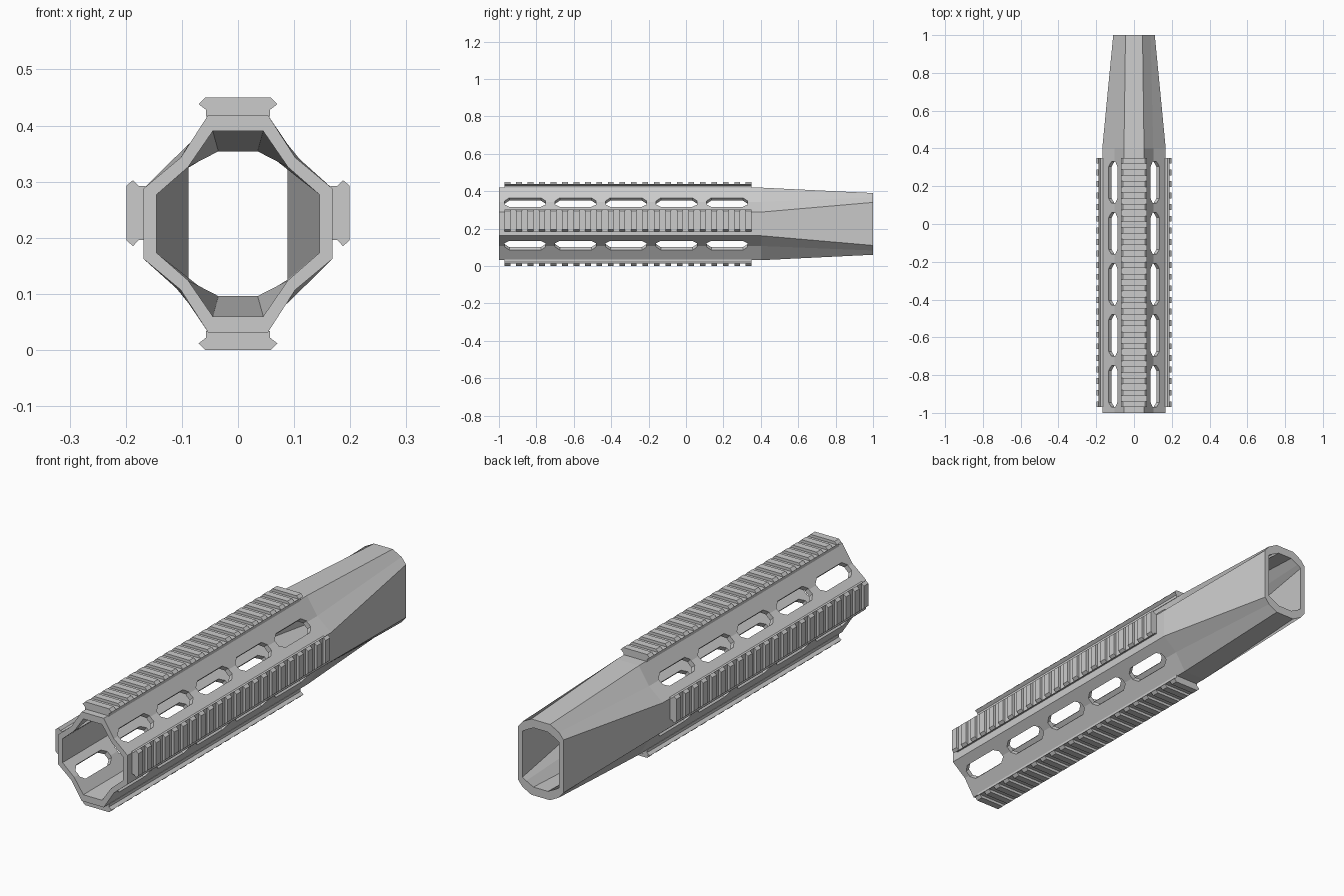
import bpy, bmesh, math
from mathutils import Vector

if "Cube" in bpy.data.objects:
    bpy.data.objects.remove(bpy.data.objects["Cube"])

ZC = 0.225  # height of the bore axis


def make_object(name, bm):
    bmesh.ops.recalc_face_normals(bm, faces=bm.faces[:])
    me = bpy.data.meshes.new(name)
    bm.to_mesh(me)
    bm.free()
    ob = bpy.data.objects.new(name, me)
    bpy.context.collection.objects.link(ob)
    return ob


def ring(quarter, y):
    """Mirror three quarter points (x, z from axis) into a 12-sided section."""
    q = quarter
    pts = q + [(x, -z) for x, z in q[::-1]]
    pts += [(-x, z) for x, z in pts[::-1]]
    return [Vector((x, y, ZC + z)) for x, z in pts]


def prism(bm, bottom, top):
    a = [bm.verts.new(p) for p in bottom]
    b = [bm.verts.new(p) for p in top]
    n = len(a)
    for i in range(n):
        j = (i + 1) % n
        bm.faces.new((a[i], a[j], b[j], b[i]))
    bm.faces.new(a[::-1])
    bm.faces.new(b)


# Handguard tube: outer skin out, inner skin back, closed into a loop
OUT = [(0.053, 0.194), (0.102, 0.118), (0.168, 0.063)]
INN = [(0.045, 0.165), (0.089, 0.101), (0.145, 0.052)]
OUT_END = [(0.045, 0.165), (0.088, 0.142), (0.110, 0.115)]
INN_END = [(0.035, 0.129), (0.070, 0.111), (0.088, 0.100)]
bm = bmesh.new()
loops = [[bm.verts.new(p) for p in ring(q, y)] for q, y in (
    (OUT, -1), (OUT, 0.4), (OUT_END, 1), (INN_END, 1), (INN, 0.4), (INN, -1))]
for k, a in enumerate(loops):
    b = loops[(k + 1) % len(loops)]
    for i in range(12):
        j = (i + 1) % 12
        bm.faces.new((a[i], a[j], b[j], b[i]))
body = make_object("handguard_tube", bm)

# Vent slots through the four diagonal corners
bm = bmesh.new()
slot = [(-0.11, -0.014), (-0.085, -0.033), (0.085, -0.033), (0.11, -0.014),
        (0.11, 0.014), (0.085, 0.033), (-0.085, 0.033), (-0.11, 0.014)]
for sx in (-1, 1):
    for sz in (-1, 1):
        n = Vector((sx, 0, sz)).normalized()
        t = Vector((sx, 0, -sz)).normalized()
        for i in range(5):
            c = Vector((sx * 0.111, -0.86 + 0.27 * i, ZC + sz * 0.115))
            pts = [c + Vector((0, u, 0)) + t * v for u, v in slot]
            prism(bm, [p - n * 0.06 for p in pts], [p + n * 0.06 for p in pts])
cutter = make_object("slot_cutter", bm)
cutter.hide_render = True
mod = body.modifiers.new("slots", 'BOOLEAN')
mod.operation = 'DIFFERENCE'
mod.solver = 'EXACT'
mod.object = cutter
bpy.context.view_layer.objects.active = body
bpy.ops.object.modifier_apply(modifier=mod.name)
bpy.data.objects.remove(cutter)


# Accessory rails: a long base with spaced teeth on top
def rail(name, angle, origin, width):
    right = Vector((math.cos(angle), 0, -math.sin(angle)))
    up = Vector((math.sin(angle), 0, math.cos(angle)))

    def bar(bm, half, y0, y1):
        sec = half + [(-u, v) for u, v in half[::-1]]
        pts = [Vector(origin) + right * u * width + up * v for u, v in sec]
        prism(bm, [p + Vector((0, y0, 0)) for p in pts],
              [p + Vector((0, y1, 0)) for p in pts])

    bm = bmesh.new()
    bar(bm, [(0.057, -0.003), (0.057, 0.009), (0.070, 0.019)], -0.97, 0.35)
    for i in range(22):
        y = -0.97 + i * 0.0614
        bar(bm, [(0.070, 0.019), (0.058, 0.031)], y, y + 0.031)
    make_object(name, bm)


rail("top_rail", 0, (0, 0, 0.419), 1)
rail("bottom_rail", math.pi, (0, 0, 0.031), 1)
rail("right_rail", math.pi / 2, (0.168, 0, 0.244), 0.84)
rail("left_rail", -math.pi / 2, (-0.168, 0, 0.244), 0.84)
